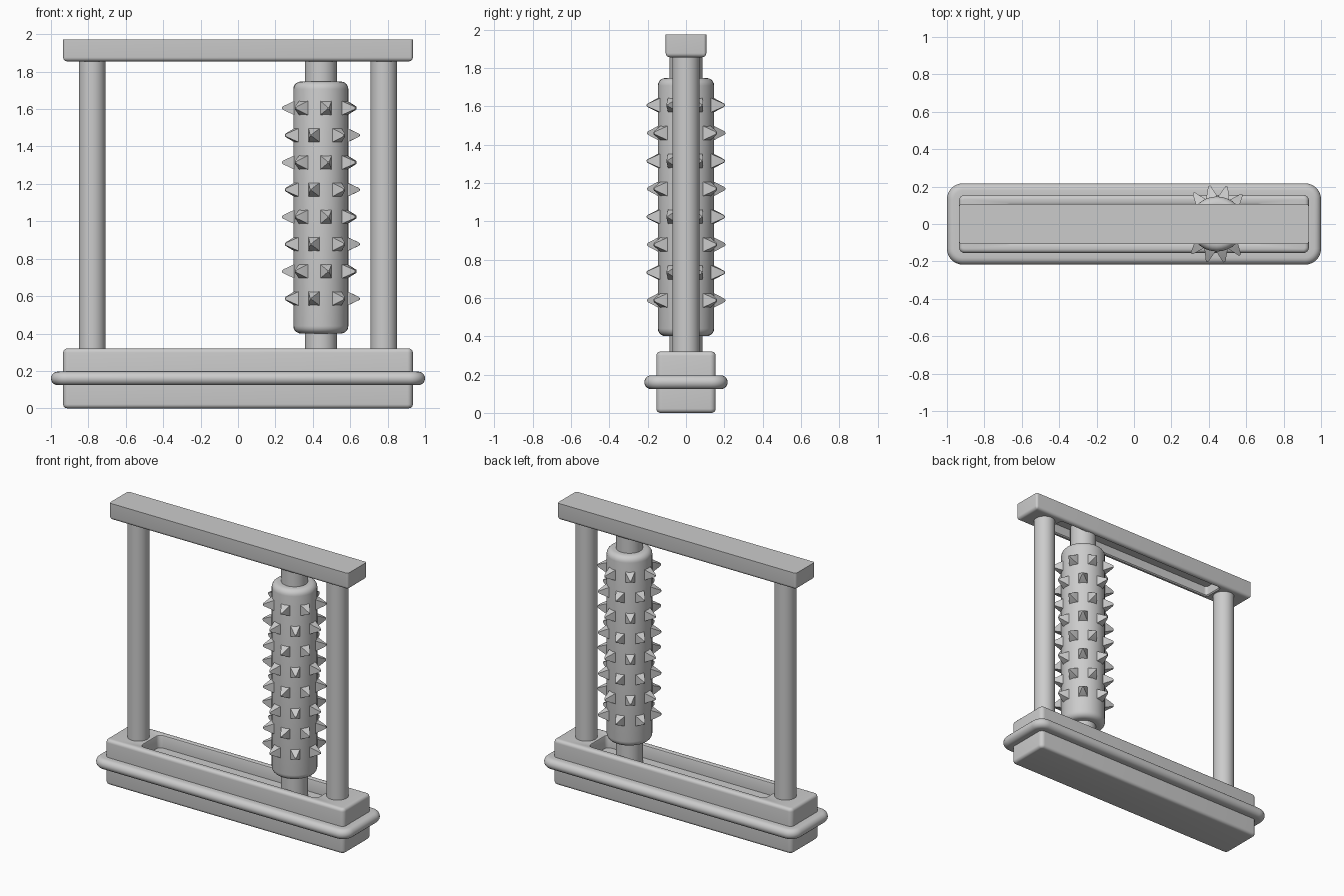
import bpy, bmesh
from math import sin, cos, pi, radians
from mathutils import Matrix, Vector

if "Cube" in bpy.data.objects:
    bpy.data.objects.remove(bpy.data.objects["Cube"])


def finish(bm, name, angle=35):
    bmesh.ops.remove_doubles(bm, verts=bm.verts, dist=0.0001)
    bmesh.ops.recalc_face_normals(bm, faces=bm.faces)
    me = bpy.data.meshes.new(name)
    bm.to_mesh(me)
    bm.free()
    ob = bpy.data.objects.new(name, me)
    bpy.context.collection.objects.link(ob)
    bpy.ops.object.select_all(action='DESELECT')
    ob.select_set(True)
    bpy.context.view_layer.objects.active = ob
    bpy.ops.object.shade_smooth_by_angle(angle=radians(angle))
    return ob


def loft(name, sections, x=0.0, n=8):
    """Skin rounded rectangles (half x, half y, corner radius, z), capped at both ends."""
    bm = bmesh.new()
    rings = []
    for hx, hy, r, z in sections:
        ring = []
        for q, (sx, sy) in enumerate([(1, 1), (-1, 1), (-1, -1), (1, -1)]):
            for i in range(n + 1):
                a = (q + i / n) * pi / 2
                ring.append(bm.verts.new((x + sx * (hx - r) + r * cos(a),
                                          sy * (hy - r) + r * sin(a), z)))
        rings.append(ring)
    m = len(rings[0])
    for a, b in zip(rings, rings[1:]):
        for i in range(m):
            j = (i + 1) % m
            bm.faces.new((a[i], a[j], b[j], b[i]))
    bm.faces.new(rings[0])
    bm.faces.new(rings[-1])
    return finish(bm, name)


def arc(hx, hy, r, z, rad, a0, a1, steps=5):
    """Sections following a rounded edge; hx, hy are the outermost extents."""
    out = []
    for i in range(steps + 1):
        a = radians(a0 + (a1 - a0) * i / steps)
        d = rad * (cos(a) - 1)
        out.append((hx + d, hy + d, max(r + d, 0.002), z + rad * sin(a)))
    return out


# Base with a rounded flange and a trench in its top
box, trench = (0.935, 0.155, 0.03), (0.69, 0.105, 0.03)
loft("base",
     arc(*box, 0.022, 0.022, -90, 0)
     + [(*box, 0.125)]
     + arc(1.0, 0.217, 0.085, 0.16, 0.036, -90, 90, 10)
     + [(*box, 0.196)]
     + arc(*box, 0.298, 0.022, 0, 90)
     + [(0.70, 0.115, 0.04, 0.32), (0.693, 0.108, 0.033, 0.317),
        (*trench, 0.31), (*trench, 0.23)])

# Top rail: flat on top, rounded below, with a slot in its underside
rail, slot = (0.935, 0.106, 0.015), (0.69, 0.07, 0.02)
loft("top_rail",
     [(*slot, 1.925), (*slot, 1.862), (0.697, 0.077, 0.027, 1.855)]
     + arc(*rail, 1.877, 0.022, -90, 0)
     + [(*rail, 1.973)])

# Posts
for side, px in (("left", -0.78), ("right", 0.78)):
    loft(side + "_post", [(0.071, 0.071, 0.071, 0.30), (0.071, 0.071, 0.071, 1.88)], px)

# Roller and its axle
RX, RR = 0.443, 0.147
loft("roller_axle", [(0.086, 0.086, 0.086, 0.22), (0.086, 0.086, 0.086, 1.93)], RX)
loft("roller", arc(RR, RR, RR, 0.44, 0.04, -90, 0)
     + arc(RR, RR, RR, 1.707, 0.04, 0, 90), RX)

# Staggered rows of four-sided spikes
bm = bmesh.new()
COUNT, ROWS = 7, 8
for row in range(ROWS):
    z = 0.587 + row * 0.1455
    for k in range(COUNT):
        a = radians(-104.7) + (k + 0.5 * (row % 2)) * 2 * pi / COUNT
        mat = Matrix.Translation((RX, 0, z)) @ Matrix.Rotation(a, 4, 'Z')
        rings = [[bm.verts.new(mat @ Vector((r, sy * w, sz * h)))
                  for sy, sz in ((-1, -1), (1, -1), (1, 1), (-1, 1))]
                 for r, w, h in ((0.13, 0.036, 0.043), (0.203, 0.008, 0.009), (0.208, 0.004, 0.004))]
        for lo, hi in zip(rings, rings[1:]):
            for i in range(4):
                j = (i + 1) % 4
                bm.faces.new((lo[i], lo[j], hi[j], hi[i]))
        bm.faces.new(rings[0])
        bm.faces.new(rings[-1])
finish(bm, "roller_spikes", 30)
